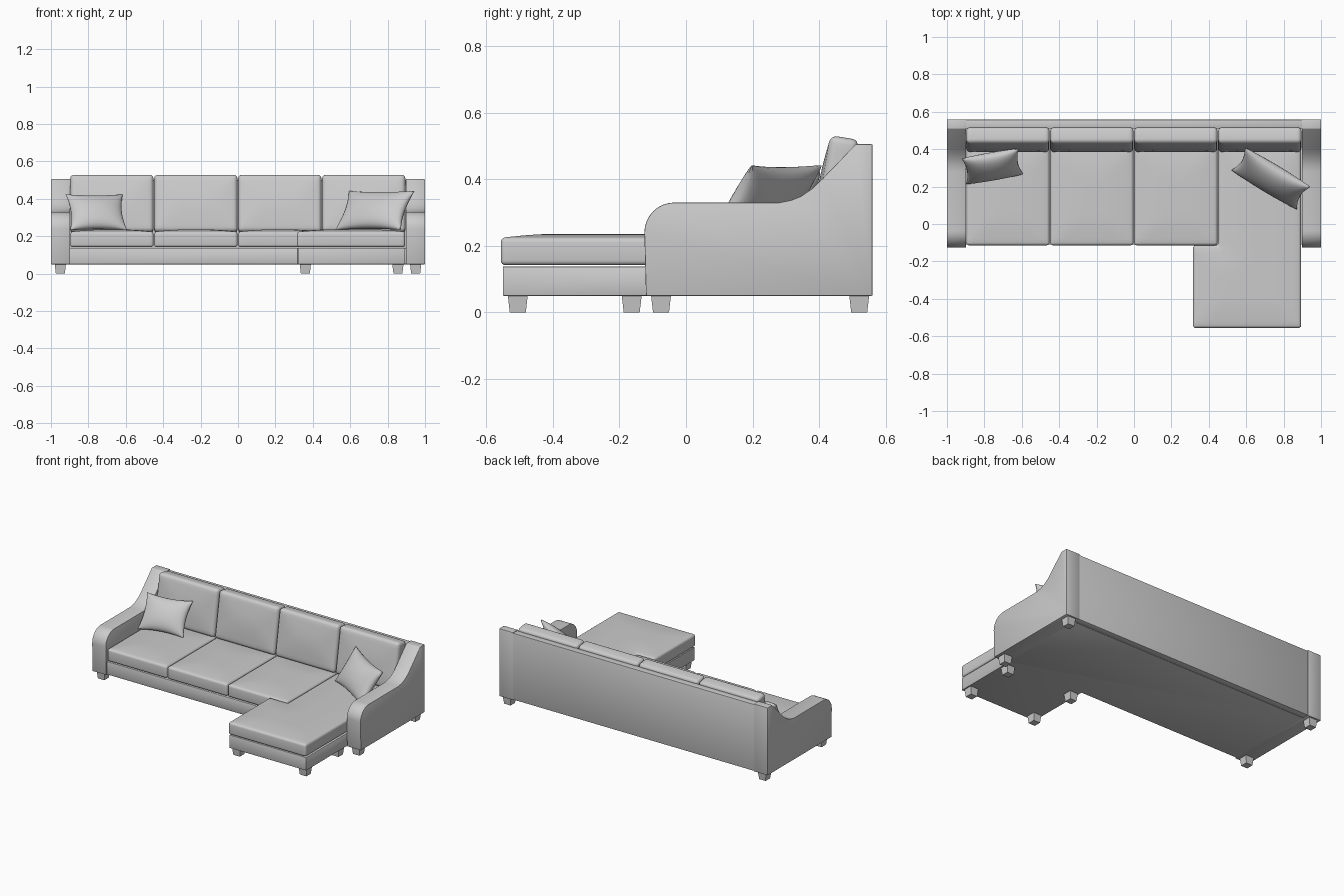
import bpy, bmesh
from math import sin, cos, pi, radians, sqrt
from mathutils import Matrix, Vector
from mathutils.geometry import intersect_point_line

if "Cube" in bpy.data.objects:
    bpy.data.objects.remove(bpy.data.objects["Cube"])


def frame(x, y, z, origin):
    m = Matrix((x, y, z)).transposed().to_4x4()
    m.translation = Vector(origin)
    return m


def finish(name, bm, smooth=True):
    bmesh.ops.recalc_face_normals(bm, faces=bm.faces)
    mesh = bpy.data.meshes.new(name)
    bm.to_mesh(mesh)
    bm.free()
    ob = bpy.data.objects.new(name, mesh)
    bpy.context.collection.objects.link(ob)
    if smooth:
        bpy.ops.object.select_all(action='DESELECT')
        ob.select_set(True)
        bpy.context.view_layer.objects.active = ob
        bpy.ops.object.shade_smooth_by_angle(angle=radians(40))
    return ob


def edge_distance(p, outline):
    best = 9.0
    for a, b in zip(outline, outline[1:] + outline[:1]):
        q, t = intersect_point_line(p, Vector(a), Vector(b))
        q = Vector(a).lerp(Vector(b), min(1, max(0, t)))
        best = min(best, (p - q.to_2d()).length)
    return best


def slab(name, outline, depth, matrix, r=0.003, puff=0.0):
    """Extruded outline with rounded edges and an optionally puffed-up top face."""
    bm = bmesh.new()
    face = bm.faces.new([bm.verts.new((x, y, 0)) for x, y in outline])
    ext = bmesh.ops.extrude_face_region(bm, geom=[face], use_keep_orig=True)
    bmesh.ops.translate(bm, vec=(0, 0, depth),
                        verts=[v for v in ext['geom'] if isinstance(v, bmesh.types.BMVert)])
    bmesh.ops.recalc_face_normals(bm, faces=bm.faces)
    sharp = [e for e in bm.edges if e.calc_face_angle(0) > 0.7]
    bmesh.ops.bevel(bm, geom=sharp, offset=r, segments=4 if puff else 2,
                    profile=0.5, affect='EDGES', clamp_overlap=True)
    if puff:
        for axis in (0, 1):
            lo = min(p[axis] for p in outline)
            hi = max(p[axis] for p in outline)
            n = int((hi - lo) / 0.035)
            for i in range(1, n):
                co, no = Vector(), Vector()
                co[axis] = lo + (hi - lo) * i / n
                no[axis] = 1
                bmesh.ops.bisect_plane(bm, geom=bm.verts[:] + bm.edges[:] + bm.faces[:],
                                       plane_co=co, plane_no=no)
        for v in bm.verts:
            if v.co.z > depth * 0.6:
                t = min(1, edge_distance(v.co.to_2d(), outline) / 0.17)
                v.co.z += puff * sin(t * pi / 2)
    bm.transform(matrix)
    return finish(name, bm)


def rect(x0, x1, y0, y1):
    return [(x0, y0), (x1, y0), (x1, y1), (x0, y1)]


def up(z):
    return Matrix.Translation((0, 0, z))


# Base frame with chaise extension, and back panel
slab("base_frame", [(-0.9, -0.11), (0.32, -0.11), (0.32, -0.55), (0.893, -0.55),
                    (0.893, -0.11), (0.9, -0.11), (0.9, 0.515), (-0.9, 0.515)], 0.088, up(0.05))
slab("back_panel", rect(-0.9, 0.9, 0.51, 0.558), 0.448, up(0.052))

# Swooping arms
arc = [(-0.035 - 0.09 * cos(i * pi / 16), 0.24 + 0.09 * sin(i * pi / 16)) for i in range(9)]
arm = [(-0.12, 0.05)] + arc + [(0.28, 0.33), (0.315, 0.337), (0.345, 0.349), (0.38, 0.373),
                               (0.41, 0.402), (0.51, 0.505), (0.56, 0.505), (0.56, 0.05)]
for side, x in (("left", -1.0), ("right", 0.897)):
    slab(side + "_arm", arm, 0.103, frame((0, 1, 0), (0, 0, 1), (1, 0, 0), (x, 0, 0)))

# Seat cushions: three square ones and the L-shaped chaise
for i in range(3):
    x = -0.897 + i * 0.449
    slab(f"seat_cushion_{i + 1}", rect(x, x + 0.445, -0.114, 0.42), 0.082, up(0.142), 0.014, 0.012)
slab("chaise_cushion", [(0.45, 0.42), (0.45, -0.114), (0.316, -0.114), (0.316, -0.556),
                        (0.893, -0.556), (0.893, 0.42)], 0.082, up(0.142), 0.014, 0.012)

# Leaning back cushions
a = radians(9.5)
for i in range(4):
    x = -0.897 + i * 0.449
    slab(f"back_cushion_{i + 1}", rect(x, x + 0.445, 0, 0.31), 0.085,
         frame((1, 0, 0), (0, sin(a), cos(a)), (0, -cos(a), sin(a)), (0, 0.468, 0.212)), 0.02, 0.013)


# Scatter pillows with pinched corners
def pillow(name, centre, angle, lean, w, h, thick, n=16):
    bm = bmesh.new()
    for s in (1, -1):
        grid = [[None] * (n + 1) for _ in range(n + 1)]
        for i in range(n + 1):
            for j in range(n + 1):
                u, v = -cos(pi * i / n), -cos(pi * j / n)
                fu, fv = max(0, 1 - u * u), max(0, 1 - v * v)
                grid[i][j] = bm.verts.new((u * w / 2 * (1 - 0.11 * fv), v * h / 2 * (1 - 0.11 * fu),
                                           s * thick / 2 * sqrt(fu * fv) ** 0.9))
        for i in range(n):
            for j in range(n):
                bm.faces.new((grid[i][j], grid[i + 1][j], grid[i + 1][j + 1], grid[i][j + 1]))
    bmesh.ops.remove_doubles(bm, verts=bm.verts, dist=1e-5)
    x = Vector((cos(angle), sin(angle), 0))
    y = Vector((-sin(angle) * sin(lean), cos(angle) * sin(lean), cos(lean)))
    bm.transform(frame(x, y, x.cross(y), centre))
    finish(name, bm)


pillow("left_pillow", (-0.757, 0.308, 0.328), radians(10), radians(36), 0.31, 0.235, 0.10)
pillow("right_pillow", (0.732, 0.243, 0.338), radians(-31), radians(34), 0.41, 0.25, 0.11)

# Tapered square legs
legs = [(sx * 0.95, y) for sx in (-1, 1) for y in (-0.075, 0.52)]
legs += [(x, y) for x in (0.36, 0.855) for y in (-0.505, -0.163)]
for i, (x, y) in enumerate(legs):
    bm = bmesh.new()
    bmesh.ops.create_cone(bm, cap_ends=True, segments=4, radius1=0.024 * sqrt(2),
                          radius2=0.03 * sqrt(2), depth=0.052,
                          matrix=Matrix.Translation((x, y, 0.026)) @ Matrix.Rotation(pi / 4, 4, 'Z'))
    finish(f"leg_{i + 1}", bm, smooth=False)
